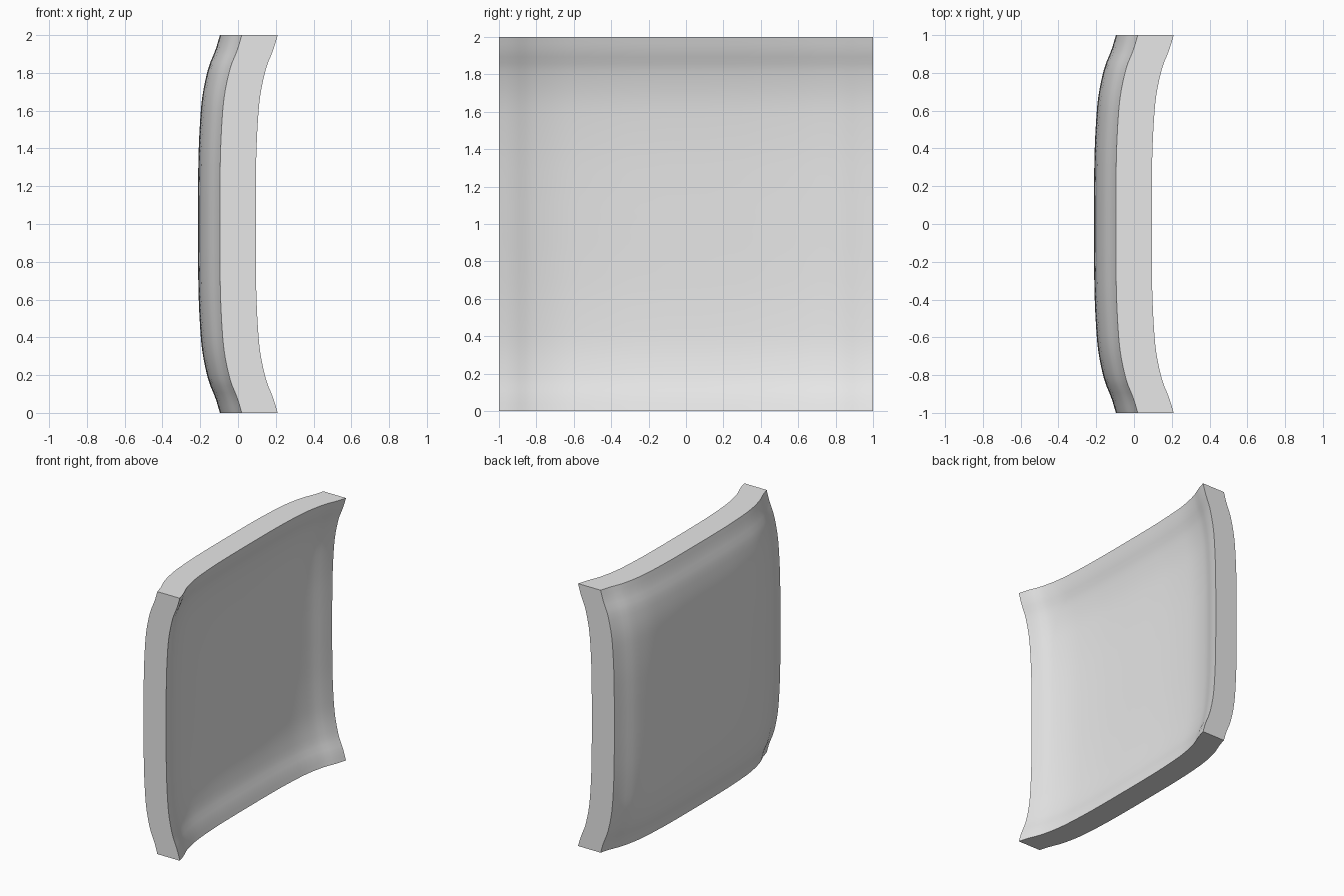
import bpy
import bmesh
import math

cube = bpy.data.objects.get("Cube")
if cube:
    bpy.data.objects.remove(cube, do_unlink=True)

THICKNESS = 0.19
CENTRE_X = -0.212
STEPS = 56

# Flare of the panel: distance from the centre line, then offset along x
FLARE = [(0, 0), (0.2, 0.0005), (0.4, 0.004), (0.6, 0.015), (0.7, 0.027),
         (0.8, 0.048), (0.85, 0.063), (0.92, 0.092), (1, 0.116)]


def slope(i):
    """Tangent of the flare profile at point i."""
    a, b = FLARE[max(i - 1, 0)], FLARE[min(i + 1, len(FLARE) - 1)]
    return (b[1] - a[1]) / (b[0] - a[0])


def flare(t):
    """Smooth cubic through the flare profile, mirrored about zero."""
    t = min(abs(t), 1)
    i = next(k for k in range(len(FLARE) - 1) if t <= FLARE[k + 1][0])
    (x0, y0), (x1, y1) = FLARE[i], FLARE[i + 1]
    w = x1 - x0
    s = (t - x0) / w
    ease = s * s * (3 - 2 * s)
    return (y0 + (y1 - y0) * ease + w * slope(i) * s * (1 - s) ** 2
            - w * slope(i + 1) * s * s * (1 - s))


# Plain grey material
grey = bpy.data.materials.new("light grey")
grey.use_nodes = True
colour = (0.8, 0.8, 0.8, 1)
grey.diffuse_color = colour
grey.node_tree.nodes["Principled BSDF"].inputs["Base Color"].default_value = colour

# Dished sheet, curved across its width and its height
bm = bmesh.new()
bmesh.ops.create_grid(bm, x_segments=STEPS, y_segments=STEPS, size=1)
for v in bm.verts:
    y, z = v.co.x, v.co.y
    v.co = (CENTRE_X + flare(y) + flare(z), y, z + 1)

# Thicken straight along x so that the four rims stay flat
sheet = bm.faces[:]
result = bmesh.ops.extrude_face_region(bm, geom=sheet, use_keep_orig=True)
for item in result["geom"]:
    if isinstance(item, bmesh.types.BMVert):
        item.co.x += THICKNESS
bmesh.ops.recalc_face_normals(bm, faces=bm.faces)

mesh = bpy.data.meshes.new("dished_panel")
bm.to_mesh(mesh)
bm.free()
mesh.materials.append(grey)
panel = bpy.data.objects.new("dished_panel", mesh)
bpy.context.collection.objects.link(panel)

# Smooth faces with crisp rims
bpy.ops.object.select_all(action='DESELECT')
panel.select_set(True)
bpy.context.view_layer.objects.active = panel
bpy.ops.object.shade_smooth_by_angle(angle=math.radians(35))
